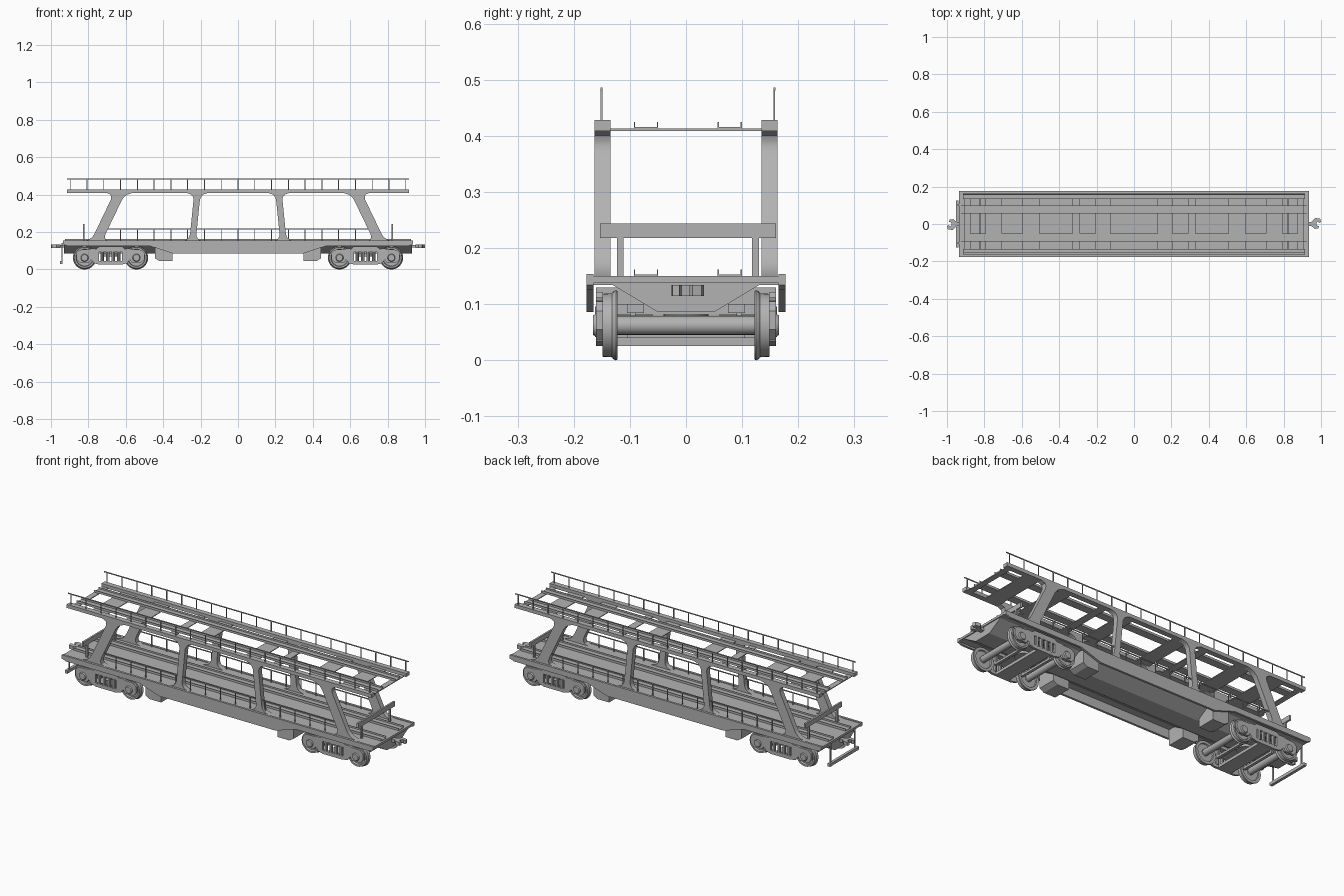
import bpy, bmesh, math
from mathutils import Matrix, Vector

cube = bpy.data.objects.get("Cube")
if cube:
    bpy.data.objects.remove(cube, do_unlink=True)

grey = bpy.data.materials.new("wagon grey")
grey.use_nodes = True
colour = (0.45, 0.45, 0.45, 1)
grey.diffuse_color = colour
grey.node_tree.nodes["Principled BSDF"].inputs["Base Color"].default_value = colour

SIDES = (-1, 1)
OFF = 0.0035  # deck fittings sit slightly off centre


def box(bm, x, y, z):
    """Box between (min, max) pairs."""
    mid = Vector([(a + b) / 2 for a, b in (x, y, z)])
    size = [abs(b - a) for a, b in (x, y, z)]
    bmesh.ops.create_cube(bm, size=1, matrix=Matrix.Translation(mid) @ Matrix.Diagonal((*size, 1)))


def prism(bm, pts, a, b, axis="y"):
    """Extrude a 2D outline along an axis: xz along y, yz along x, xy along z."""
    place = {"y": lambda p, d: (p[0], d, p[1]),
             "x": lambda p, d: (d, p[0], p[1]),
             "z": lambda p, d: (p[0], p[1], d)}[axis]
    face = bm.faces.new([bm.verts.new(place(p, a)) for p in pts])
    new = bmesh.ops.extrude_face_region(bm, geom=[face])["geom"]
    shift = Vector(place((0, 0), b - a))
    bmesh.ops.translate(bm, vec=shift, verts=[v for v in new if isinstance(v, bmesh.types.BMVert)])


def lathe(bm, profile, x, z, steps=32):
    """Revolve (radius, y) points about a y-aligned axis at x, z."""
    verts = [bm.verts.new((x + r, y, z)) for r, y in profile]
    edges = [bm.edges.new(pair) for pair in zip(verts, verts[1:])]
    bmesh.ops.spin(bm, geom=verts + edges, cent=(x, 0, z), axis=(0, 1, 0),
                   angle=math.tau, steps=steps, use_merge=True)


def post(bm, x, y, z0, z1, r, sides=10):
    """Upright round bar."""
    bmesh.ops.create_cone(bm, cap_ends=True, segments=sides, radius1=r, radius2=r,
                          depth=z1 - z0, matrix=Matrix.Translation((x, y, (z0 + z1) / 2)))


def finish(name, bm, smooth=False):
    bmesh.ops.remove_doubles(bm, verts=bm.verts, dist=1e-5)
    bmesh.ops.recalc_face_normals(bm, faces=bm.faces)
    mesh = bpy.data.meshes.new(name)
    bm.to_mesh(mesh)
    bm.free()
    obj = bpy.data.objects.new(name, mesh)
    bpy.context.collection.objects.link(obj)
    mesh.materials.append(grey)
    if smooth:
        bpy.ops.object.select_all(action="DESELECT")
        obj.select_set(True)
        bpy.context.view_layer.objects.active = obj
        bpy.ops.object.shade_smooth_by_angle(angle=math.radians(35))


# Lower deck plate and the tapered hull beneath it
bm = bmesh.new()
box(bm, (-0.935, 0.935), (-0.17, 0.17), (0.138, 0.15))
finish("lower_deck", bm)

bm = bmesh.new()
hull = [(-0.165, 0.138), (-0.165, 0.134), (-0.13, 0.134), (-0.05, 0.086)]
prism(bm, hull + [(-y, z) for y, z in reversed(hull)], -0.93, 0.93, "x")
finish("underframe_hull", bm)

# Side sills, deeper between the bogies
sill = [(0.935, 0.154), (0.935, 0.134), (0.91, 0.125), (0.47, 0.125), (0.35, 0.086)]
for s in SIDES:
    bm = bmesh.new()
    prism(bm, sill + [(-x, z) for x, z in reversed(sill)], s * 0.165, s * 0.177)
    finish("side_sill_left" if s > 0 else "side_sill_right", bm)

# Equipment boxes beside the bogies
bm = bmesh.new()
for sx in SIDES:
    for sy in SIDES:
        prism(bm, [(sx * 0.35, 0.045), (sx * 0.42, 0.045), (sx * 0.445, 0.06),
                   (sx * 0.445, 0.13), (sx * 0.35, 0.13)], sy * 0.06, sy * 0.16)
finish("equipment_boxes", bm)


# Upper deck side beams
bm = bmesh.new()
for s in SIDES:
    box(bm, (-0.915, 0.915), (s * 0.135, s * 0.163), (0.409, 0.428))
finish("upper_side_beams", bm)


# Flared pillars
def pillar(bm, x_low, x_high, half, s):
    z0, z1, flare, n = 0.15, 0.41, 0.042, 28
    edge = []
    for i in range(n + 1):
        t = i / n
        height = (z1 - z0) * t
        near = max(0, 1 - (z1 - z0) * min(t, 1 - t) / flare)
        edge.append((x_low + (x_high - x_low) * t, half + flare * (1 - math.sqrt(1 - near ** 2)), z0 + height))
    outline = [(x - w, z) for x, w, z in edge] + [(x + w, z) for x, w, z in reversed(edge)]
    prism(bm, outline, s * 0.135, s * 0.163)


for name, low, high, half in (("end_pillars", 0.757, 0.632, 0.03), ("inner_pillars", 0.243, 0.217, 0.017)):
    bm = bmesh.new()
    for sx in SIDES:
        for sy in SIDES:
            pillar(bm, sx * low, sx * high, half, sy)
    finish(name, bm, True)

# Upper deck cross members
bm = bmesh.new()
for s in SIDES:
    for x, w in ((0.165, 0.08), (0.31, 0.04), (0.55, 0.09), (0.75, 0.09), (0.89, 0.03)):
        box(bm, (s * x - w / 2, s * x + w / 2), (-0.136, 0.136), (0.409, 0.413))
finish("upper_cross_members", bm)

# Wheel tracks: thin channels on both decks
for name, z, end in (("upper_tracks", 0.413, 0.905), ("lower_tracks", 0.15, 0.925)):
    bm = bmesh.new()
    for s in SIDES:
        y = OFF + s * 0.0745
        box(bm, (-end, end), (y - 0.0215, y + 0.0215), (z, z + 0.003))
        for e in SIDES:
            box(bm, (-end, end), (y + e * 0.0215, y + e * 0.0195), (z, z + 0.012))
    finish(name, bm)

# Railings on both levels
for name, z0, z1, end in (("upper_railings", 0.42, 0.486, 0.915), ("lower_railings", 0.15, 0.219, 0.72)):
    bm = bmesh.new()
    for s in SIDES:
        y = OFF + s * 0.154
        box(bm, (-end, end), (y - 0.002, y + 0.002), (z1 - 0.005, z1))
        for i in range(-10, 11):
            x = i * 0.0897
            if abs(x) < end:
                box(bm, (x - 0.0025, x + 0.0025), (y - 0.0015, y + 0.0015), (z0, z1 - 0.002))
    finish(name, bm)

# Barriers across each deck end
bm = bmesh.new()
for s in SIDES:
    x = s * 0.825
    box(bm, (x - 0.005, x + 0.005), (OFF - 0.157, OFF + 0.157), (0.218, 0.244))
    for e in SIDES:
        y = OFF + e * 0.1205
        box(bm, (x - 0.004, x + 0.004), (y - 0.006, y + 0.006), (0.148, 0.22))
finish("end_barriers", bm)

# Couplers with claw heads
bm = bmesh.new()
claw = [(0.95, -0.012), (0.965, -0.026), (0.985, -0.024), (0.99, -0.012), (0.977, -0.008),
        (0.974, 0.006), (0.982, 0.014), (0.991, 0.006), (1.0, 0.012), (0.995, 0.028), (0.97, 0.032), (0.95, 0.014)]
for s in SIDES:
    box(bm, (s * 0.92, s * 0.955), (-0.012, 0.012), (0.117, 0.132))
    prism(bm, [(s * x, s * y) for x, y in claw], 0.115, 0.134, "z")
finish("couplers", bm)

# Low hanging bar at one end
bm = bmesh.new()
box(bm, (-0.953, -0.938), (-0.125, 0.125), (0.03, 0.046))
for s in SIDES:
    box(bm, (-0.944, -0.939), (s * 0.1, s * 0.108), (0.04, 0.142))
    box(bm, (-0.944, -0.925), (s * 0.1, s * 0.108), (0.134, 0.142))
finish("hanging_bar", bm)

# Wheelsets
RIM = 0.0625
bm = bmesh.new()
for sx in SIDES:
    for x in (0.543, 0.82):
        lathe(bm, [(0.017, -0.125), (0.017, 0.125)], sx * x, RIM, 20)
        for s in SIDES:
            tyre = [(0.017, 0.128), (0.045, 0.128), (0.047, 0.122), (0.061, 0.122), (RIM, 0.125),
                    (0.061, 0.129), (0.057, 0.132), (0.056, 0.149), (0.047, 0.149), (0.044, 0.14),
                    (0.024, 0.14), (0.02, 0.15), (0, 0.15)]
            lathe(bm, [(r, s * y) for r, y in tyre], sx * x, RIM, 40)
finish("wheelsets", bm, True)


# Bogies: side frames, axle boxes, springs and cross members
def mirrored(half, cx):
    return [(cx + u, z) for u, z in half] + [(cx - u, z) for u, z in reversed(half)]


for sx, end in ((-1, "right"), (1, "left")):
    cx = sx * 0.6815
    frame, springs, cross = bmesh.new(), bmesh.new(), bmesh.new()
    for s in SIDES:
        y0, y1 = s * 0.148, s * 0.16
        prism(frame, mirrored([(0.062, 0.122), (0.075, 0.11), (0.1, 0.112), (0.12, 0.105),
                               (0.11, 0.09), (0.06, 0.094)], cx), y0, y1)
        prism(frame, mirrored([(0.07, 0.046), (0.1, 0.05), (0.09, 0.034), (0.06, 0.026)], cx), y0, y1)
        for e in SIDES:
            end_plate = [(0.062, 0.095), (0.062, 0.045), (0.085, 0.036), (0.105, 0.052), (0.112, 0.037),
                         (0.165, 0.037), (0.182, 0.055), (0.182, 0.088), (0.165, 0.105), (0.118, 0.107)]
            prism(frame, [(cx + e * u, z) for u, z in end_plate], y0, y1)
            lathe(frame, [(0, s * 0.166), (0.017, s * 0.166), (0.022, s * 0.158), (0.022, s * 0.148)],
                  cx + e * 0.1385, RIM, 20)
        for i in range(4):
            post(springs, cx + (i - 1.5) * 0.03, s * 0.152, 0.042, 0.096, 0.01)
    box(cross, (cx - 0.04, cx + 0.04), (-0.15, 0.15), (0.026, 0.042))
    box(cross, (cx - 0.045, cx + 0.045), (-0.148, 0.148), (0.082, 0.1))
    post(cross, cx, 0, 0.07, 0.09, 0.04, 20)
    for e in SIDES:
        box(cross, (cx - 0.1, cx + 0.1), (e * 0.075, e * 0.105), (0.084, 0.1))
        box(cross, (cx + e * 0.075, cx + e * 0.09), (-0.105, 0.105), (0.04, 0.052))
        for s in SIDES:
            box(cross, (cx + e * 0.078, cx + e * 0.088), (s * 0.09, s * 0.1), (0.045, 0.09))
    finish("bogie_frames_" + end, frame, True)
    finish("bogie_springs_" + end, springs, True)
    finish("bogie_cross_members_" + end, cross, True)
